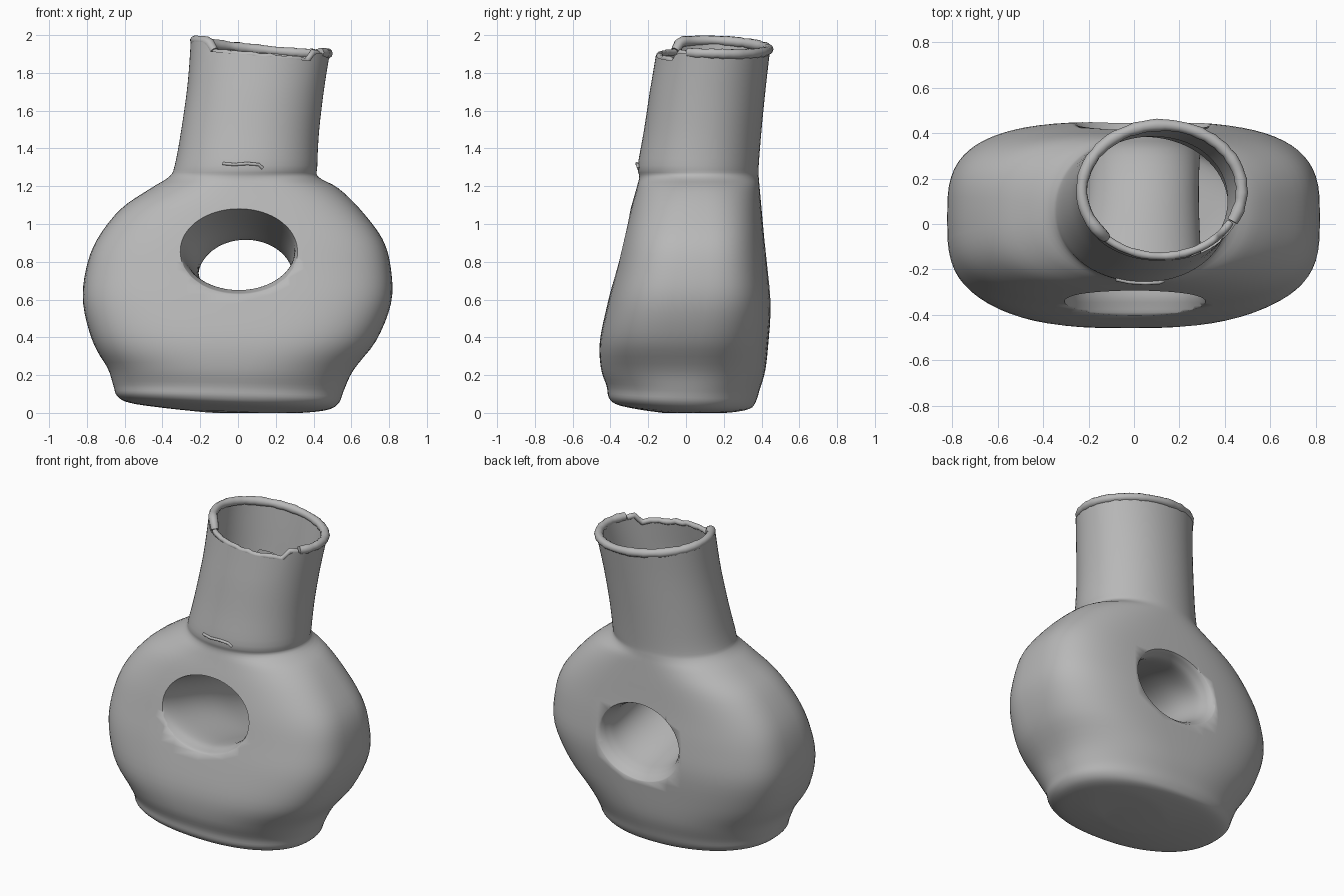
import bpy, bmesh, math, random

random.seed(4)
cube = bpy.data.objects.get("Cube")
if cube:
    bpy.data.objects.remove(cube, do_unlink=True)

clay = bpy.data.materials.new("grey_clay")
clay.use_nodes = True
GREY = (0.48, 0.48, 0.48, 1)
clay.diffuse_color = GREY
clay.node_tree.nodes["Principled BSDF"].inputs["Base Color"].default_value = GREY
SIDES = 72


def spline(rows, steps):
    """Smooth a list of section tuples with a Catmull-Rom curve."""
    out = []
    for i in range(len(rows) - 1):
        a, b, c, d = (rows[max(0, min(len(rows) - 1, i + k))] for k in (-1, 0, 1, 2))
        for s in range(steps):
            t = s / steps
            out.append([q + t / 2 * (r - p + t * (2 * p - 5 * q + 4 * r - w + t * (3 * (q - r) + w - p)))
                        for p, q, r, w in zip(a, b, c, d)])
    return out + [list(rows[-1])]


def loft(name, rings, caps=True):
    bm = bmesh.new()
    loops = [[bm.verts.new(p) for p in ring] for ring in rings]
    for lo, hi in zip(loops, loops[1:]):
        for i in range(SIDES):
            j = (i + 1) % SIDES
            bm.faces.new((lo[i], lo[j], hi[j], hi[i]))
    if caps:
        bm.faces.new(loops[0][::-1])
        bm.faces.new(loops[-1])
        bmesh.ops.recalc_face_normals(bm, faces=bm.faces)
    else:
        bmesh.ops.reverse_faces(bm, faces=bm.faces)
    me = bpy.data.meshes.new(name)
    bm.to_mesh(me)
    bm.free()
    me.materials.append(clay)
    ob = bpy.data.objects.new(name, me)
    bpy.context.collection.objects.link(ob)
    return ob


def smooth(ob, degrees):
    bpy.ops.object.select_all(action="DESELECT")
    bpy.context.view_layer.objects.active = ob
    ob.select_set(True)
    bpy.ops.object.shade_smooth_by_angle(angle=math.radians(degrees))


def oval(angle, power):
    c, s = math.cos(angle), math.sin(angle)
    return (math.copysign(abs(c) ** (2 / power), c), math.copysign(abs(s) ** (2 / power), s))


def rim_height(angle):
    """Uneven mouth: high on the left, broken low at the front."""
    front = max(0, min(1, (-math.sin(angle) - 0.62) / 0.08))
    back = max(0, math.sin(angle))
    return 1.935 - 0.035 * math.cos(angle) - 0.045 * front - 0.015 * back


# Body and neck sections: z, x min, x max, y min, y max, squareness
sections = [
    (0.0, -0.22, 0.18, -0.16, 0.14, 2.1),
    (0.015, -0.42, 0.35, -0.28, 0.25, 2.2),
    (0.035, -0.58, 0.48, -0.375, 0.34, 2.2),
    (0.07, -0.64, 0.535, -0.41, 0.37, 2.3),
    (0.13, -0.66, 0.56, -0.42, 0.39, 2.3),
    (0.23, -0.69, 0.61, -0.45, 0.42, 2.5),
    (0.38, -0.77, 0.73, -0.456, 0.437, 2.9),
    (0.58, -0.82, 0.81, -0.415, 0.45, 3.2),
    (0.76, -0.805, 0.81, -0.37, 0.435, 3.2),
    (0.92, -0.745, 0.765, -0.333, 0.415, 3.1),
    (1.08, -0.62, 0.645, -0.293, 0.40, 2.8),
    (1.19, -0.46, 0.53, -0.262, 0.39, 2.4),
    (1.25, -0.365, 0.425, -0.248, 0.385, 2.1),
    (1.31, -0.335, 0.42, -0.255, 0.385, 2.1),
    (1.5, -0.30, 0.43, -0.222, 0.40, 2.1),
    (1.75, -0.265, 0.46, -0.185, 0.425, 2.1),
    (1.93, -0.25, 0.485, -0.16, 0.445, 2.1),
]
rings = []
for z, x0, x1, y0, y1, n in spline(sections, 4):
    ring = []
    for i in range(SIDES):
        a = math.tau * i / SIDES
        u, v = oval(a, n)
        x, y = (x0 + x1) / 2 + u * (x1 - x0) / 2, (y0 + y1) / 2 + v * (y1 - y0) / 2
        low = max(0, 1 - z / 0.3)
        top = max(0, (z - 1.7) / 0.23)
        zz = z + low * max(-z, -0.04 * x - 0.04 * y) + top * (rim_height(a) - 1.93)
        if top >= 1:
            zz += random.uniform(-0.006, 0.006)
        ring.append((x, y, zz))
    rings.append(ring)
vase = loft("vase_body_and_neck", rings)

# Flared oval passage sloping down to the back: y, x, z, x radius, z radius
passage = [
    (-0.6, 0.0, 0.89, 0.52, 0.42),
    (-0.43, 0.005, 0.875, 0.37, 0.265),
    (-0.36, 0.005, 0.87, 0.32, 0.23),
    (-0.29, 0.005, 0.865, 0.298, 0.215),
    (-0.15, 0.015, 0.835, 0.28, 0.205),
    (0.1, 0.035, 0.775, 0.25, 0.20),
    (0.3, 0.04, 0.72, 0.25, 0.20),
    (0.38, 0.04, 0.71, 0.265, 0.215),
    (0.44, 0.04, 0.705, 0.30, 0.25),
    (0.6, 0.04, 0.69, 0.46, 0.40),
]
cutter = loft("passage_cutter", [
    [(x + rx * math.cos(math.tau * i / SIDES), y, z + rz * math.sin(math.tau * i / SIDES)) for i in range(SIDES)]
    for y, x, z, rx, rz in spline(passage, 4)])
cutter.hide_render = True
cut = vase.modifiers.new("passage", "BOOLEAN")
cut.operation = "DIFFERENCE"
cut.solver = "EXACT"
cut.object = cutter
bpy.context.view_layer.objects.active = vase
vase.select_set(True)
bpy.ops.object.modifier_apply(modifier=cut.name)
bpy.data.objects.remove(cutter, do_unlink=True)

# Open the mouth into the hollow inside
bm = bmesh.new()
bm.from_mesh(vase.data)
cap = [f for f in bm.faces if f.calc_center_median().z > 1.85 and abs(f.normal.z) > 0.7]
bmesh.ops.delete(bm, geom=cap, context="FACES")
bm.to_mesh(vase.data)
bm.free()
smooth(vase, 65)

# Inner wall of the neck, ending raggedly below the mouth
inner = []
for k, ring in enumerate(rings[-7:]):
    cx, cy = (sum(p[axis] for p in ring) / SIDES for axis in (0, 1))
    jag = 0.02 if k == 0 else 0
    inner.append([(cx + (x - cx) * 0.91, cy + (y - cy) * 0.91, z + random.uniform(-jag, jag)) for x, y, z in ring])
smooth(loft("neck_inner_wall", inner, caps=False), 65)


def roll(name, points, radius):
    """Rounded strand of clay along a path."""
    cu = bpy.data.curves.new(name, "CURVE")
    cu.dimensions = "3D"
    cu.bevel_depth = radius
    cu.bevel_resolution = 3
    cu.use_fill_caps = True
    sp = cu.splines.new("POLY")
    sp.points.add(len(points) - 1)
    for p, co in zip(sp.points, points):
        p.co = (*co, 1)
        p.radius = random.uniform(0.9, 1.1)
    sp.use_smooth = True
    cu.materials.append(clay)
    ob = bpy.data.objects.new(name, cu)
    bpy.context.collection.objects.link(ob)


# Rolled lip, missing across the broken front
lip = []
for i in range(49):
    a = math.radians(-28 + 253 * i / 48)
    lip.append((0.122 + 0.352 * math.cos(a), 0.147 + 0.288 * math.sin(a), rim_height(a) + 0.003))
roll("rolled_lip", lip, 0.026)

# Raw edge along the break
edge = []
for i in range(25):
    a = math.radians(225 + 107 * i / 24)
    edge.append((0.118 + 0.346 * math.cos(a), 0.142 + 0.284 * math.sin(a), rim_height(a) + random.uniform(-0.006, 0.004)))
roll("broken_front_edge", edge, 0.017)

# Ridge where the neck joins the front of the body
roll("neck_seam", [(-0.08, -0.243, 1.32), (-0.02, -0.256, 1.315), (0.05, -0.26, 1.32),
                   (0.11, -0.257, 1.315), (0.13, -0.25, 1.295)], 0.009)
